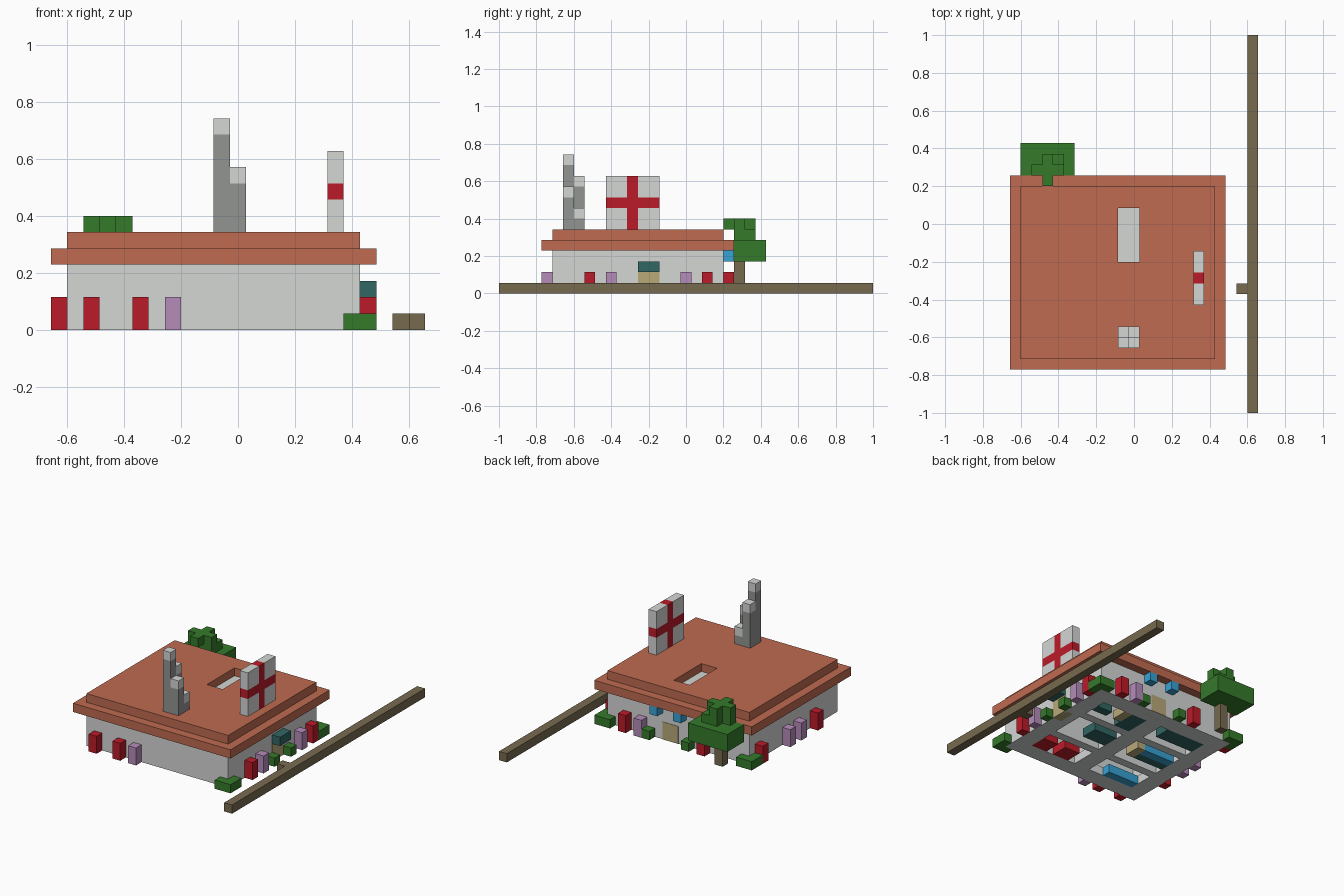
import bpy
import bmesh
from mathutils import Vector

if "Cube" in bpy.data.objects:
    bpy.data.objects.remove(bpy.data.objects["Cube"], do_unlink=True)

U = 2 / 35                        # one block
ORIGIN = Vector((-11.5, -17.5, 0))


def colour(name, r, g, b):
    m = bpy.data.materials.new(name)
    m.use_nodes = True
    m.diffuse_color = (r, g, b, 1)
    m.node_tree.nodes["Principled BSDF"].inputs["Base Color"].default_value = (r, g, b, 1)
    return m


LIGHT = colour("light_stone", .66, .68, .665)
DARK = colour("dark_stone", .29, .30, .285)
ROOF = colour("clay_roof", .52, .147, .082)
GREEN = colour("leaf_green", .036, .195, .024)
RED = colour("red", .5, .011, .022)
PURPLE = colour("purple", .465, .262, .49)
WOOD = colour("wood", .185, .147, .08)
TEAL = colour("teal", .03, .133, .125)
TAN = colour("tan", .48, .4, .195)
BLUE = colour("blue", .04, .36, .66)


def blocks(name, mat, boxes):
    """One object from boxes given as (corner, size) in block units."""
    bm = bmesh.new()
    for lo, size in boxes:
        lo, size = Vector(lo), Vector(size)
        for v in bmesh.ops.create_cube(bm, size=1)["verts"]:
            local = v.co + Vector((.5, .5, .5))
            v.co = (ORIGIN + lo + local * size) * U
    me = bpy.data.meshes.new(name)
    bm.to_mesh(me)
    bm.free()
    me.materials.append(mat)
    ob = bpy.data.objects.new(name, me)
    bpy.context.collection.objects.link(ob)
    return ob


def ring(x0, y0, x1, y1, hx0, hy0, hx1, hy1, z, h):
    """Four boxes around a rectangular opening."""
    return [((x0, y0, z), (x1 - x0, hy0 - y0, h)),
            ((x0, hy1, z), (x1 - x0, y1 - hy1, h)),
            ((x0, hy0, z), (hx0 - x0, hy1 - hy0, h)),
            ((hx1, hy0, z), (x1 - hx1, hy1 - hy0, h))]


# House walls, inner partitions and the footing around the rooms, open underneath
blocks("outer_walls", LIGHT, ring(1, 5, 19, 21, 2, 6, 18, 20, 0, 4))
blocks("partitions", LIGHT, [((9, 6, 0), (1, 4, 4)), ((9, 11, 0), (1, 4, 4)),
                             ((9, 16, 0), (1, 4, 4)), ((2, 10, 0), (16, 1, 4)),
                             ((2, 15, 0), (16, 1, 4))])
blocks("footing", LIGHT, ring(2, 6, 18, 20, 3, 7, 17, 19, 0, 1)
       + [((10, y, 0), (1, 3, 1)) for y in (7, 16)] + [((10, 11, 0), (1, 4, 1))])

# Stepped roof with a sunken skylight
blocks("roof_eaves", ROOF, [((0, 4, 4), (20, 18, 1))])
blocks("roof_top", ROOF, ring(1, 5, 19, 21, 10, 14, 12, 19, 5, 1))
blocks("skylight", LIGHT, [((10, 14, 5), (2, 5, .1))])

# Chimney columns climbing in a spiral, each with a light cap
columns = [(10, 6, 13), (10, 7, 11), (11, 6, 10), (11, 7, 8)]
blocks("chimney", DARK, [((x, y, 6), (1, 1, t - 7)) for x, y, t in columns])
blocks("chimney_caps", LIGHT, [((x, y, t - 1), (1, 1, 1)) for x, y, t in columns])

# Upright sign with a cross
blocks("sign_panels", LIGHT, [((17, y, z), (1, 2, 2)) for y in (10, 13) for z in (6, 9)])
blocks("sign_cross", RED, [((17, 12, 6), (1, 1, 5)), ((17, 10, 8), (1, 2, 1)),
                           ((17, 13, 8), (1, 2, 1))])

# Doors, awning and blue lamps
blocks("side_door", TAN, [((17.95, 13, 0), (1.1, 2, 2))])
blocks("back_door", TAN, [((10, 19.95, 0), (2, 1.1, 2))])
blocks("door_awning", TEAL, [((19, 13, 2), (1, 2, 1))])
blocks("back_lamps", BLUE, [((x, 21, 3), (1, 1, 1)) for x in (9, 12)])

# Flowers and bushes around the walls
red_spots = [(2, 4), (5, 4), (19, 8), (19, 19), (16, 21), (6, 21), (0, 19), (0, 9)]
purple_spots = [(7, 4), (19, 10), (19, 17), (14, 21), (0, 14), (0, 12)]
bush_spots = [(19, 12), (19, 15), (13, 21), (8, 21)]
blocks("red_flowers", RED, [((x, y, 0), (1, 1, 2)) for x, y in red_spots])
blocks("purple_flowers", PURPLE, [((x, y, 0), (1, 1, 2)) for x, y in purple_spots])
blocks("bushes", GREEN, [((x, y, 0), (1, 1, 1)) for x, y in bush_spots])
blocks("corner_bushes", GREEN, [((18, 4, 0), (2, 1, 1)), ((19, 5, 0), (1, 1, 1)),
                                ((18, 21, 0), (2, 1, 1)), ((19, 20, 0), (1, 1, 1)),
                                ((0, 21, 0), (2, 1, 1)), ((0, 20, 0), (1, 1, 1))])

# Tree behind the house, topped by a cross-shaped tuft
blocks("tree_trunk", WOOD, [((3, 22, 0), (1, 1, 3))])
blocks("tree_canopy", GREEN, [((1, 22, 3), (5, 3, 2)), ((3, 22, 5), (2, 2, 1)),
                              ((2, 22, 5), (1, 1, 1))])
blocks("tree_tuft", GREEN, [((2, 22, 6), (3, 1, 1)), ((3, 21, 6), (1, 1, 1)),
                            ((3, 23, 6), (1, 1, 1))])

# Long rail beside the house with a short step
blocks("rail", WOOD, [((22, 0, 0), (1, 35, 1))])
blocks("rail_step", WOOD, [((21, 11, 0), (1, 1, 1))])

# Furniture inside the rooms
blocks("beds", TEAL, [((3, 17, 0), (5, 2, 1)), ((11, 16, 0), (2, 3, 1)),
                      ((3, 12, 0), (4, 1, 1)), ((11, 12, 0), (3, 2, 1)),
                      ((15, 17, 0), (2, 1, 1))])
blocks("tables", TAN, [((13, 17, 0), (1, 2, 1)), ((7, 12, 0), (1, 2, 1))])
blocks("chests", RED, [((15, 7, 0), (2, 2, 1)), ((12, 7, 0), (2, 2, 1))])
blocks("baths", BLUE, [((3, 7, 0), (4, 1, 1)), ((3, 13, 0), (4, 1, 1))])
